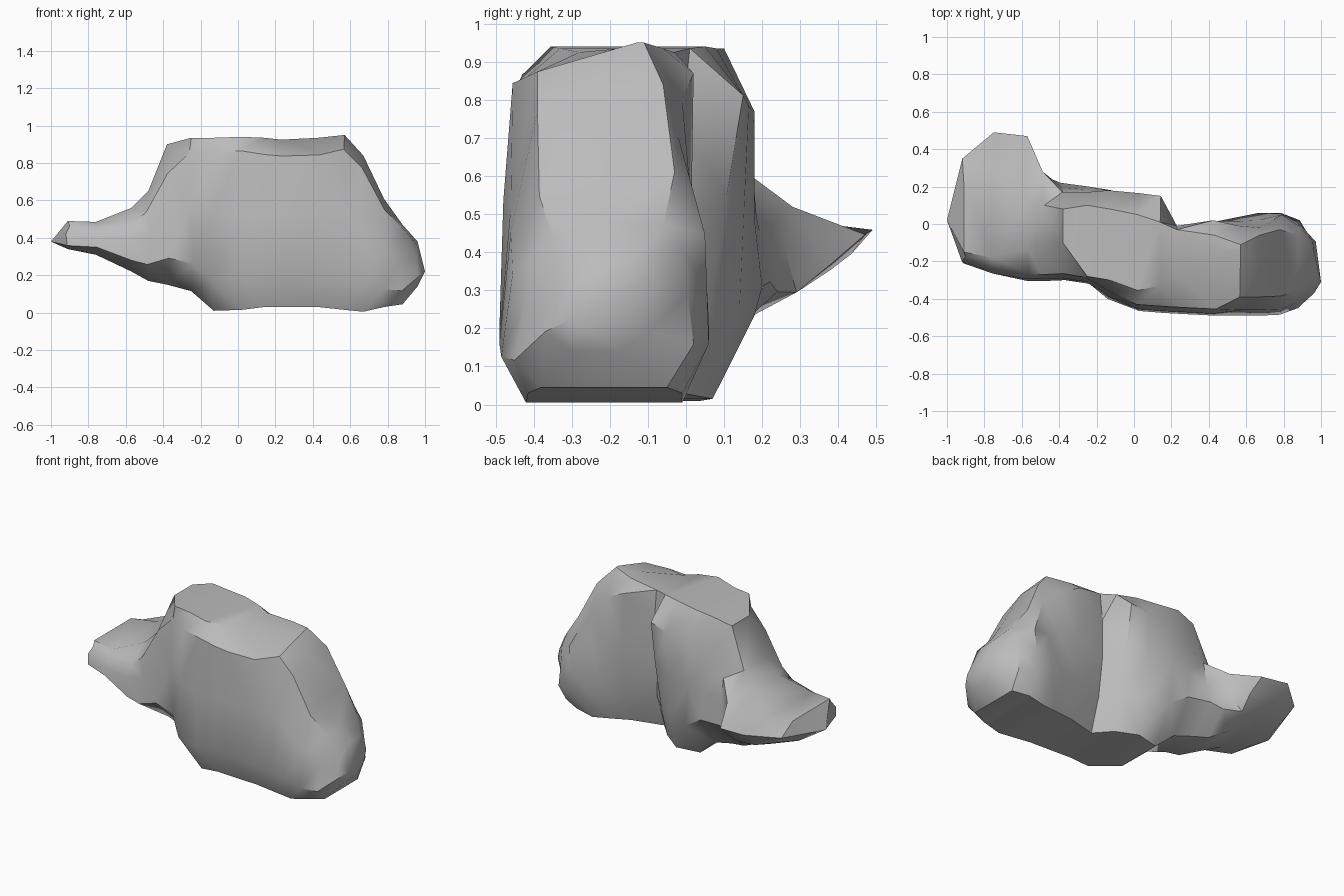
import bpy, bmesh, math, random

cube = bpy.data.objects.get("Cube")
if cube:
    bpy.data.objects.remove(cube, do_unlink=True)
random.seed(4)

# stone colour
stone = bpy.data.materials.new("grey stone")
stone.use_nodes = True
colour = (0.5, 0.5, 0.5, 1)
stone.diffuse_color = colour
stone.node_tree.nodes["Principled BSDF"].inputs["Base Color"].default_value = colour

# Stations along the boulder: x, bottom z, top z, front y (low, top edge),
# back y (top edge), back shoulder y and z, back y (low)
STATIONS = [
    (-.91, .34, .49, -.21, -.15, .22, .35, .44, .30),
    (-.76, .31, .485, -.265, -.18, .28, .49, .45, .38),
    (-.57, .22, .56, -.305, -.13, .12, .47, .45, .29),
    (-.48, .17, .65, -.305, -.12, .10, .28, .52, .24),
    (-.38, .15, .90, -.30, -.10, .08, .17, .59, .22),
    (-.25, .115, .935, -.32, -.28, .10, .17, .67, .20),
    (-.13, .01, .935, -.40, -.30, .08, .18, .76, .18),
    (.02, .015, .94, -.465, -.355, .05, .165, .78, .14),
    (.14, .03, .935, -.475, -.33, .01, .15, .81, .06),
    (.23, .03, .925, -.48, -.28, -.03, -.01, .74, -.04),
    (.43, .03, .935, -.49, -.17, -.06, .02, .87, .01),
    (.57, .015, .95, -.49, -.13, -.11, -.01, .81, .04),
    (.67, .005, .84, -.49, -.22, -.06, -.02, .70, .06),
    (.78, .03, .61, -.485, -.27, -.03, .05, .45, .06),
    (.88, .045, .47, -.45, -.23, -.06, -.01, .41, .02),
    (.96, .14, .38, -.37, -.23, -.14, -.09, .33, -.10),
]


def ring(bm, x, zb, zt, f1, f3, b3, b2, z2, b1):
    """Closed ten-point cross-section at one station."""
    h = zt - zb
    undercut = .14 if x < 0 else .07
    lean = .10 if x > .5 else .035          # front face leans back at the left end
    shoulder = .78 if x < -.3 else .91      # and its shoulder drops at the right
    z1 = zb + .24 * h
    pts = [(f1 + undercut, zb), (f1, zb + .18 * h), (f1 + lean * .3, zb + .55 * h),
           (f1 + lean, zb + shoulder * h), (f3, zt), (b3, zt), (b2, z2),
           ((b1 + b2) / 2, (z1 + z2) / 2), (b1, z1), (b1 - undercut, zb)]
    verts = []
    for y, z in pts:
        # small wobble on the sides keeps the facets irregular
        j = .012 if zb < z < zt else 0
        verts.append(bm.verts.new((x + random.uniform(-j, j), y,
                                   z + random.uniform(-j, j))))
    return verts


# boulder: bridge the stations and close both ends on a tip
bm = bmesh.new()
rings = [ring(bm, *s) for s in STATIONS]
n = len(rings[0])
for a, b in zip(rings, rings[1:]):
    for i in range(n):
        k = (i + 1) % n
        bm.faces.new((a[i], a[k], b[k], b[i]))
for loop, tip in ((rings[0], (-1, .02, .38)), (rings[-1], (1, -.31, .22))):
    v = bm.verts.new(tip)
    for i in range(n):
        bm.faces.new((loop[i], loop[(i + 1) % n], v))
bmesh.ops.triangulate(bm, faces=bm.faces[:], quad_method='SHORT_EDGE')
bmesh.ops.recalc_face_normals(bm, faces=bm.faces[:])

mesh = bpy.data.meshes.new("boulder")
bm.to_mesh(mesh)
bm.free()
mesh.materials.append(stone)
boulder = bpy.data.objects.new("boulder", mesh)
bpy.context.collection.objects.link(boulder)

# soft faces with sharp creases
bpy.context.view_layer.objects.active = boulder
boulder.select_set(True)
bpy.ops.object.shade_smooth_by_angle(angle=math.radians(35))
